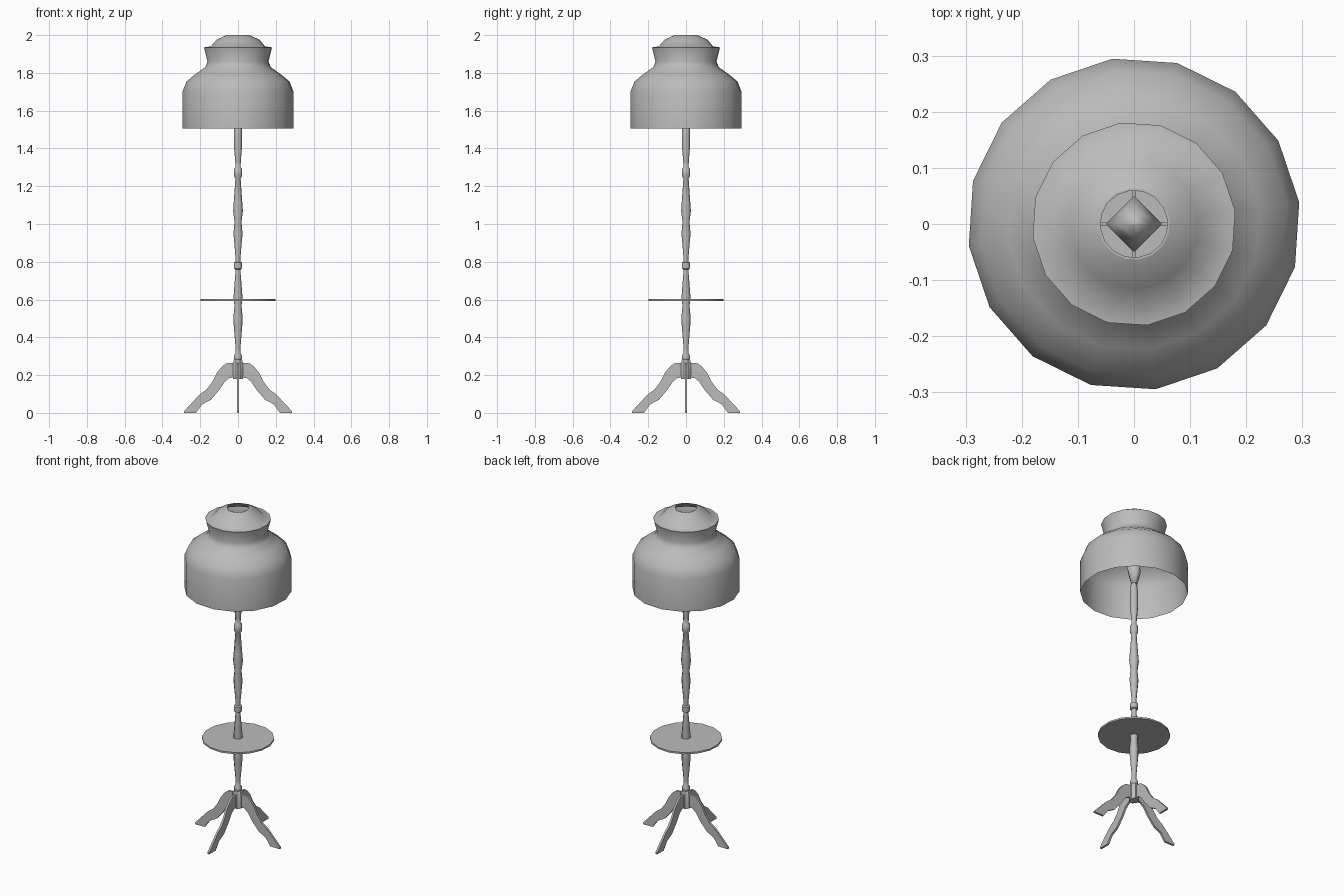
import bpy, bmesh, math
from math import cos, sin, pi, radians

cube = bpy.data.objects.get("Cube")
if cube:
    bpy.data.objects.remove(cube)

grey = bpy.data.materials.new("plain grey")
grey.use_nodes = True
colour = (0.5, 0.5, 0.5, 1)
grey.diffuse_color = colour
grey.node_tree.nodes["Principled BSDF"].inputs["Base Color"].default_value = colour


def finish(name, bm, angle=None):
    bmesh.ops.recalc_face_normals(bm, faces=bm.faces)
    mesh = bpy.data.meshes.new(name)
    bm.to_mesh(mesh)
    bm.free()
    mesh.materials.append(grey)
    obj = bpy.data.objects.new(name, mesh)
    bpy.context.collection.objects.link(obj)
    if angle:
        bpy.ops.object.select_all(action='DESELECT')
        obj.select_set(True)
        bpy.context.view_layer.objects.active = obj
        bpy.ops.object.shade_smooth_by_angle(angle=radians(angle))
    return obj


def lathe(name, profile, sides, turn=0, caps=True, angle=40):
    """Spin (radius, height) points about z."""
    bm = bmesh.new()
    rings = []
    for r, z in profile:
        rings.append([bm.verts.new((r * cos(turn + 2 * pi * i / sides),
                                    r * sin(turn + 2 * pi * i / sides), z))
                      for i in range(sides)])
    for a, b in zip(rings, rings[1:]):
        for i in range(sides):
            j = (i + 1) % sides
            bm.faces.new((a[i], a[j], b[j], b[i]))
    if caps:
        bm.faces.new(rings[0][::-1])
        bm.faces.new(rings[-1])
    return finish(name, bm, angle)


# Shade: open bell with a flared collar and a small domed crown
shade = [(.297, 1.505), (.297, 1.70), (.275, 1.755), (.225, 1.795), (.175, 1.83),
         (.163, 1.86), (.182, 1.935), (.145, 1.94), (.115, 1.975), (.063, 2.0)]
lathe("lamp_shade", shade, 16, radians(7.5), caps=False, angle=50)

# Turned pole with three beads
pole = [(.014, .27), (.022, .285), (.024, .30), (.014, .315), (.014, .345), (.025, .47),
        (.026, .51), (.020, .565), (.026, .61), (.015, .74), (.015, .76), (.024, .765),
        (.024, .795), (.014, .80), (.014, .82), (.026, .95), (.020, 1.01), (.028, 1.07),
        (.024, 1.12), (.015, 1.24), (.024, 1.255), (.024, 1.29), (.015, 1.30),
        (.016, 1.33), (.024, 1.42), (.024, 1.50), (.018, 1.56)]
lathe("turned_pole", pole, 8, pi / 8, angle=50)

# Bulb, four sided, on top of the pole
lathe("bulb", [(.018, 1.55), (.05, 1.65), (.025, 1.70), (.002, 1.715)], 4, angle=100)

# Round table
lathe("table", [(.2, .592), (.2, .602)], 16, radians(7.5))

# Hub that carries the legs
lathe("leg_hub", [(.03, .18), (.03, .265), (.02, .285)], 8, pi / 8)

# Four flat curved legs
outline = [(.0, .268), (.063, .262), (.085, .245), (.11, .215), (.135, .165), (.165, .125),
           (.20, .10), (.285, .01), (.285, 0), (.222, 0), (.19, .045), (.143, .07),
           (.10, .12), (.07, .165), (.045, .185), (0, .19)]
for k, side in enumerate(("left", "back", "right", "front")):
    bm = bmesh.new()
    face = bm.faces.new([bm.verts.new((x, -.006, z)) for x, z in outline])
    out = bmesh.ops.extrude_face_region(bm, geom=[face])["geom"]
    moved = [v for v in out if isinstance(v, bmesh.types.BMVert)]
    bmesh.ops.translate(bm, verts=moved, vec=(0, .012, 0))
    finish(side + "_leg", bm).rotation_euler.z = k * pi / 2

# Wire ring and spokes in the crown opening
lathe("crown_ring", [(.060, 1.994), (.064, 1.994), (.064, 2.0), (.060, 2.0), (.060, 1.994)],
      16, radians(7.5), caps=False)
for k in range(4):
    bm = bmesh.new()
    bmesh.ops.create_cube(bm, size=1)
    bmesh.ops.scale(bm, vec=(.014, .006, .004), verts=bm.verts)
    bmesh.ops.translate(bm, vec=(.055, 0, 1.995), verts=bm.verts)
    finish("crown_spoke", bm).rotation_euler.z = k * pi / 2
